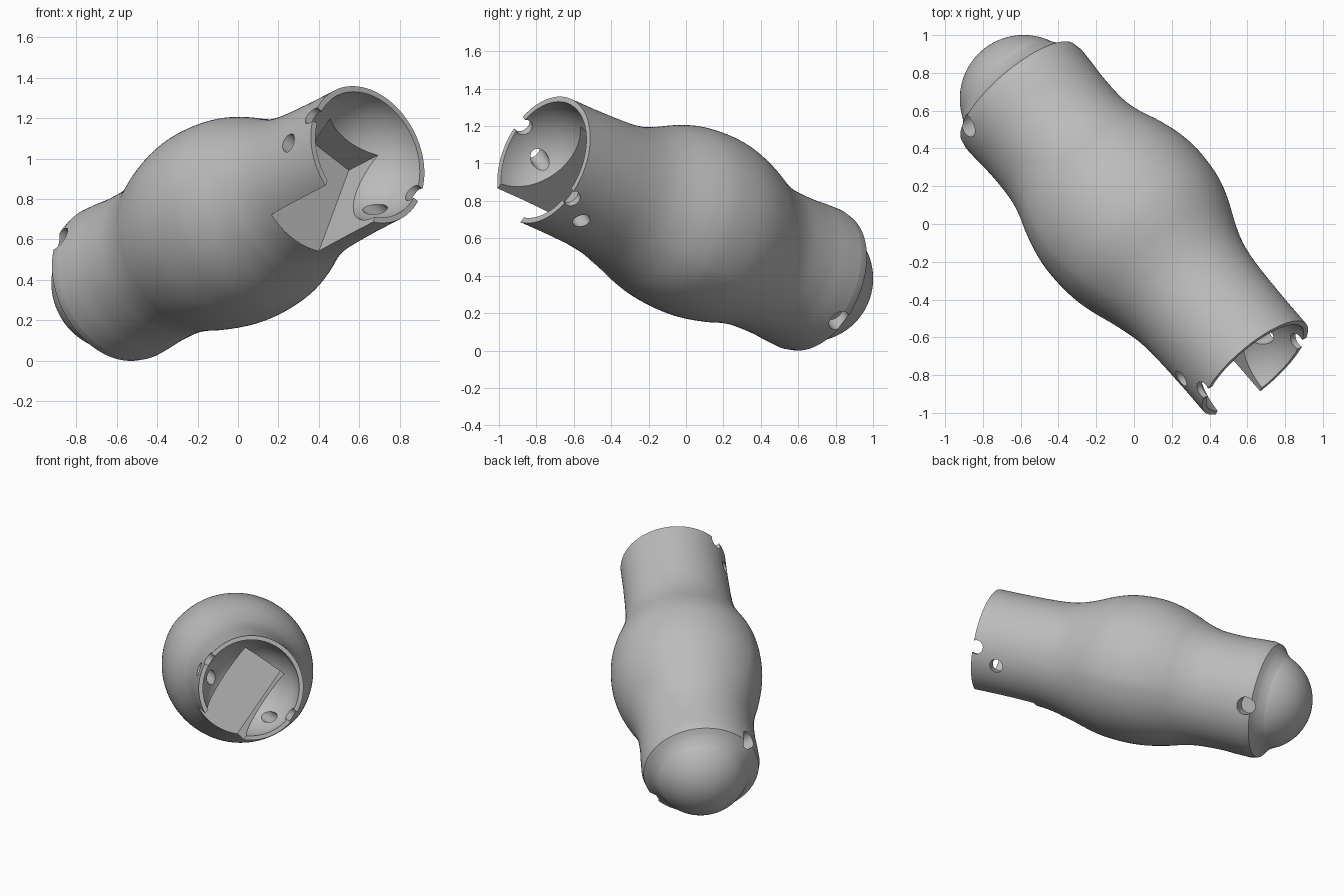
import bpy
import bmesh
from math import sin, cos, pi, radians
from mathutils import Matrix, Vector

cube = bpy.data.objects.get("Cube")
if cube:
    bpy.data.objects.remove(cube, do_unlink=True)

SEGMENTS = 128
BALL_R, BALL_Z = 0.338, -0.952
SOCKET_R, SOCKET_Z = 0.328, 1.04
RIM_Z, RIM_R = 1.03, 0.357
NECK_R, BULGE_R = 0.395, 0.524

gray = bpy.data.materials.new("plain gray")
gray.use_nodes = True
gray.diffuse_color = (0.5, 0.5, 0.5, 1)
gray.node_tree.nodes["Principled BSDF"].inputs["Base Color"].default_value = (0.5, 0.5, 0.5, 1)


def new_object(name, bm):
    bmesh.ops.recalc_face_normals(bm, faces=bm.faces)
    mesh = bpy.data.meshes.new(name)
    bm.to_mesh(mesh)
    bm.free()
    mesh.materials.append(gray)
    obj = bpy.data.objects.new(name, mesh)
    bpy.context.collection.objects.link(obj)
    return obj


def smooth_profile(points, steps=6):
    """Catmull-Rom curve through (radius, height) points."""
    pts = [Vector(p) for p in points]
    pts = [pts[0]] + pts + [pts[-1]]
    out = []
    for a, b, c, d in zip(pts, pts[1:], pts[2:], pts[3:]):
        for i in range(steps):
            t = i / steps
            out.append(0.5 * (2 * b + (c - a) * t + (2 * a - 5 * b + 4 * c - d) * t ** 2
                              + (3 * b - a - 3 * c + d) * t ** 3))
    return out + [pts[-1]]


def revolve(name, profile):
    """Closed solid of revolution about z, with the bulge flattened on the slot side (-y)."""
    bm = bmesh.new()
    verts = [bm.verts.new((r, 0, z)) for r, z in profile]
    edges = [bm.edges.new(pair) for pair in zip(verts, verts[1:])]
    bmesh.ops.spin(bm, geom=verts + edges, cent=(0, 0, 0), axis=(0, 0, 1),
                   angle=2 * pi, steps=SEGMENTS, use_merge=True)
    bmesh.ops.remove_doubles(bm, verts=bm.verts, dist=0.0005)
    for v in bm.verts:
        r = v.co.xy.length
        if abs(v.co.z) < 0.6 and r > NECK_R and v.co.y < 0:
            bump = (r - NECK_R) / (BULGE_R - NECK_R)
            scale = 1 + 0.045 * bump * v.co.y / r ** 2
            v.co.x *= scale
            v.co.y *= scale
    return new_object(name, bm)


def pin_cutter(name, radius, x0, x1, y, z):
    """Round cutter lying along local x."""
    bm = bmesh.new()
    matrix = Matrix.Translation(((x0 + x1) / 2, y, z)) @ Matrix.Rotation(pi / 2, 4, 'Y')
    bmesh.ops.create_cone(bm, cap_ends=True, segments=32, radius1=radius, radius2=radius,
                          depth=abs(x1 - x0), matrix=matrix)
    return new_object(name, bm)


def box_cutter(name, low, high):
    low, high = Vector(low), Vector(high)
    bm = bmesh.new()
    matrix = Matrix.Translation((low + high) / 2) @ Matrix.Diagonal((*(high - low), 1))
    bmesh.ops.create_cube(bm, size=1, matrix=matrix)
    return new_object(name, bm)


# Link body: ball end, flared shoulder, lip, bulging middle, sleeve, hollow socket
ball = []
for i in range(25):
    a = radians(67) * i / 24
    ball.append((BALL_R * sin(a), BALL_Z - BALL_R * cos(a)))
shoulder = smooth_profile([(0.313, -1.078), (0.332, -1.05), (0.357, -1.022), (0.392, -0.996)], 4)
shell = smooth_profile([
    (0.402, -0.95), (0.399, -0.86), (0.393, -0.74), (0.399, -0.58), (0.428, -0.46),
    (0.473, -0.345), (0.511, -0.21), (0.524, -0.08), (0.513, 0.07), (0.48, 0.19),
    (0.422, 0.33), (0.386, 0.44), (0.367, 0.56), (0.36, 0.7)])
sleeve = [(RIM_R, 0.85), (RIM_R, RIM_Z)]
socket = []
for i in range(25):
    a = radians(88.3) * (24 - i) / 24
    socket.append((SOCKET_R * sin(a), SOCKET_Z - SOCKET_R * cos(a)))
body = revolve("link_body", ball + shoulder + shell + sleeve + socket)

# Cutters: clearance slot, cross pin holes, rim notches, ball side recesses
cutters = [
    box_cutter("slot_cutter", (-0.16, -0.7, 0.6), (0.16, 0.197, 1.3)),
    pin_cutter("pin_hole_cutter", 0.046, -0.6, 0.6, -0.1, 0.85),
    pin_cutter("rim_notch_cutter", 0.047, -0.6, 0.6, 0, 1.006),
]
for side in (-1, 1):
    cutters.append(pin_cutter("ball_recess_cutter", 0.06, side * 0.3, side * 0.6, 0, -0.96))

bpy.context.view_layer.objects.active = body
for cutter in cutters:
    cutter.hide_render = True
    mod = body.modifiers.new("cut", 'BOOLEAN')
    mod.operation = 'DIFFERENCE'
    mod.solver = 'EXACT'
    mod.object = cutter
    bpy.ops.object.modifier_apply(modifier=mod.name)
    bpy.data.objects.remove(cutter, do_unlink=True)

# Tilt the finished part into its resting pose
axis = Vector((0.618, -0.718, 0.32)).normalized()
pin = Vector((0.73, 0.385, -0.565))
pin = (pin - axis * pin.dot(axis)).normalized()
side_dir = axis.cross(pin)
pose = Matrix((pin, side_dir, axis)).transposed().to_4x4()
body.data.transform(Matrix.Translation((0.004, -0.021, 0.69)) @ pose)

bpy.ops.object.select_all(action='DESELECT')
body.select_set(True)
bpy.ops.object.shade_smooth_by_angle(angle=radians(30))
